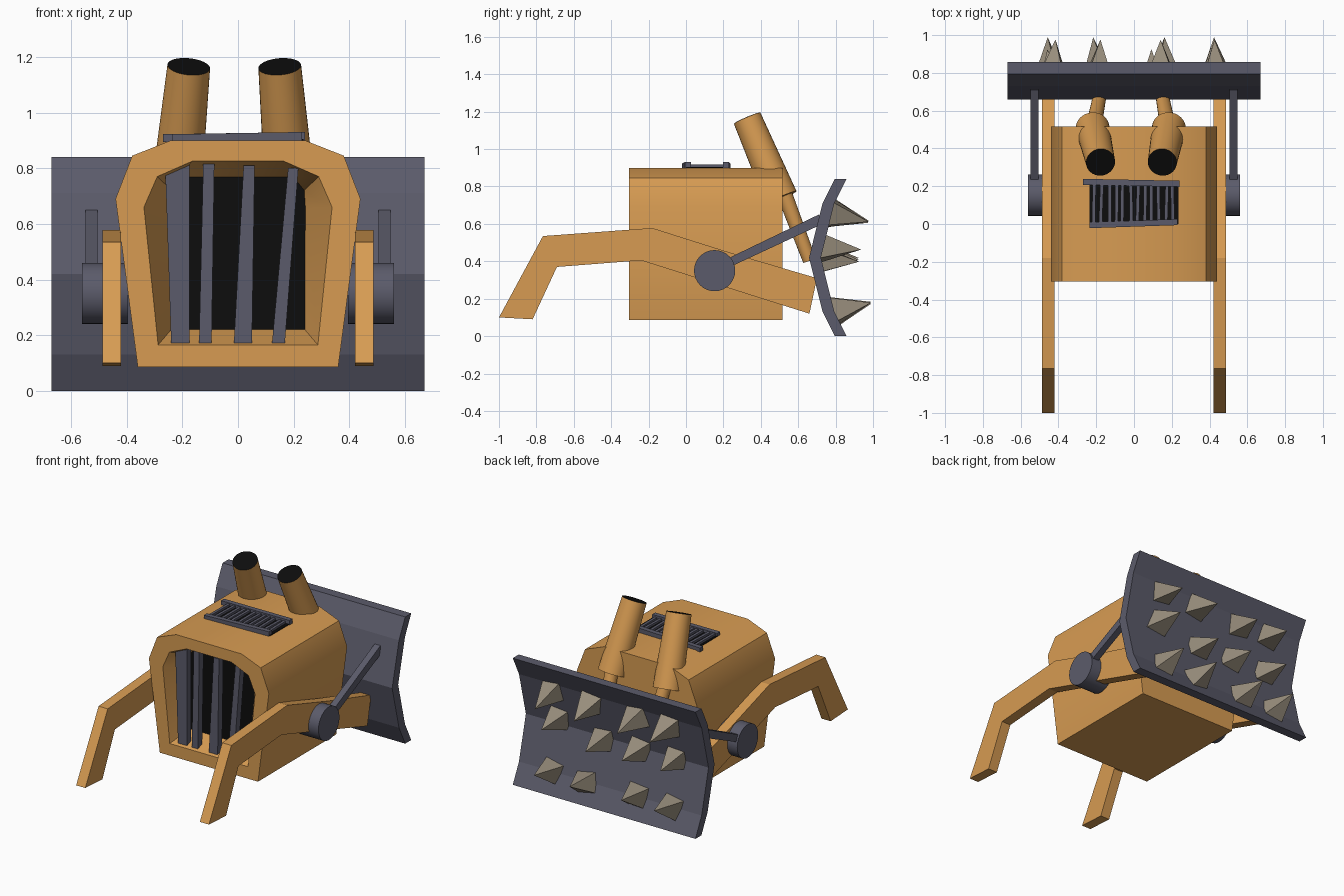
import bpy, bmesh, math, random
from mathutils import Vector

if "Cube" in bpy.data.objects:
    bpy.data.objects.remove(bpy.data.objects["Cube"])

random.seed(4)


def mat(name, rgb):
    m = bpy.data.materials.new(name)
    m.diffuse_color = (*rgb, 1)
    m.use_nodes = True
    m.node_tree.nodes["Principled BSDF"].inputs["Base Color"].default_value = m.diffuse_color
    return m


ORANGE = mat("orange paint", (0.68, 0.33, 0.085))
STEEL = mat("dark steel", (0.105, 0.105, 0.145))
BLACK = mat("black", (0.004, 0.004, 0.004))
SPIKE = mat("spike stone", (0.31, 0.265, 0.20))


def finish(name, bm, mats, smooth=None):
    bmesh.ops.recalc_face_normals(bm, faces=bm.faces)
    me = bpy.data.meshes.new(name)
    bm.to_mesh(me)
    bm.free()
    for m in mats:
        me.materials.append(m)
    ob = bpy.data.objects.new(name, me)
    bpy.context.collection.objects.link(ob)
    if smooth:
        bpy.ops.object.select_all(action='DESELECT')
        ob.select_set(True)
        bpy.context.view_layer.objects.active = ob
        bpy.ops.object.shade_smooth_by_angle(angle=math.radians(smooth))
    return ob


def loft(name, rings, mats, cap_mat=0, smooth=None):
    """Skin a list of closed rings; the last cap gets cap_mat."""
    bm = bmesh.new()
    vs = [[bm.verts.new(p) for p in r] for r in rings]
    n = len(vs[0])
    for a, b in zip(vs, vs[1:]):
        for i in range(n):
            bm.faces.new((a[i], a[(i + 1) % n], b[(i + 1) % n], b[i]))
    bm.faces.new(vs[0])
    bm.faces.new(vs[-1]).material_index = cap_mat
    return finish(name, bm, mats, smooth)


def side_plate(name, prof, x0, x1, m):
    """Extrude a (y, z) profile along x."""
    return loft(name, [[(x, y, z) for y, z in prof] for x in (x0, x1)], [m])


def tube(name, p0, p1, r0, r1, mats, cap_mat=0, n=32):
    p0, p1 = Vector(p0), Vector(p1)
    q = (p1 - p0).to_track_quat('Z', 'Y')
    ang = [2 * math.pi * i / n for i in range(n)]
    rings = [[p + q @ Vector((r * math.cos(a), r * math.sin(a), 0)) for a in ang]
             for p, r in ((p0, r0), (p1, r1))]
    return loft(name, rings, mats, cap_mat, 40)


def box(name, lo, hi, m):
    return side_plate(name, [(lo[1], lo[2]), (hi[1], lo[2]), (hi[1], hi[2]), (lo[1], hi[2])],
                      lo[0], hi[0], m)


# Body shell with a tapered front recess ending in a black panel
def ring(half, y):
    pts = half + [(-x, z) for x, z in reversed(half)]
    return [(x, y, z) for x, z in pts]


outer = [(0.36, 0.085), (0.44, 0.69), (0.38, 0.845), (0.24, 0.90)]
mouth = [(0.287, 0.165), (0.338, 0.66), (0.29, 0.77), (0.165, 0.825)]
inner = [(0.24, 0.22), (0.242, 0.66), (0.238, 0.72), (0.20, 0.768)]
loft("body", [ring(outer, 0.515), ring(outer, -0.305), ring(mouth, -0.305), ring(inner, -0.16)],
     [ORANGE, BLACK], cap_mat=1, smooth=33)

# Crooked grille bars: bottom x range, top x range, top height
for i, (b0, b1, t0, t1, zt) in enumerate([(-0.24, -0.175, -0.262, -0.175, 0.815),
                                          (-0.14, -0.095, -0.125, -0.085, 0.815),
                                          (-0.015, 0.05, 0.02, 0.06, 0.81),
                                          (0.122, 0.168, 0.18, 0.217, 0.80)]):
    loft(f"grille_bar_{i + 1}",
         [[(x0, -0.285, z), (x1, -0.285, z), (x1, -0.24, z), (x0, -0.24, z)]
          for x0, x1, z in ((b0, b1, 0.168), (t0, t1, zt))], [STEEL])

# Side arms, pivots and push rods
arm = [(-1.0, 0.10), (-0.82, 0.09), (-0.69, 0.37), (-0.24, 0.405), (0.66, 0.12),
       (0.70, 0.31), (0.24, 0.445), (-0.18, 0.578), (-0.765, 0.535)]
rod = [(0.14, 0.375), (0.16, 0.335), (0.73, 0.60), (0.71, 0.65)]
for s, side in ((-1, "left"), (1, "right")):
    side_plate(f"arm_{side}", arm, s * 0.42, s * 0.487, ORANGE)
    tube(f"pivot_{side}", (s * 0.395, 0.153, 0.35), (s * 0.56, 0.153, 0.35), 0.11, 0.11, [STEEL])
    side_plate(f"push_rod_{side}", rod, s * 0.505, s * 0.548, STEEL)

# Bent rear blade
edge = [(0.795, 0.0), (0.73, 0.13), (0.658, 0.42), (0.73, 0.71), (0.795, 0.84)]
side_plate("blade", edge + [(y + 0.063, z) for y, z in reversed(edge)], -0.67, 0.67, STEEL)

# Pyramid spikes standing on the blade panels: x, z of base centre
spots = [(0.43, 0.66), (0.15, 0.655), (-0.19, 0.66), (-0.43, 0.665),
         (0.42, 0.475), (0.10, 0.41), (-0.17, 0.42), (-0.44, 0.43),
         (0.43, 0.13), (0.17, 0.125), (-0.20, 0.135), (-0.45, 0.13)]
for i, (x, z) in enumerate(spots):
    up = 1 if z > 0.42 else -1
    nrm = Vector((0, 0.97, -0.24 * up))
    tan = Vector((0, 0.24, 0.97 * up))
    if 0.3 < z < 0.5:      # the middle row straddles the bend
        nrm, tan = Vector((0, 1, -0.06)).normalized(), Vector((0, 0.06, 1))
    base = Vector((x, 0.72 + abs(z - 0.42) * 0.248, z)) - nrm * 0.012
    side, turn = Vector((1, 0, 0)), random.uniform(-0.22, 0.22)
    bm = bmesh.new()
    quad = []
    for k in range(4):
        a = math.pi / 4 + k * math.pi / 2 + turn
        r = random.uniform(0.09, 0.108)
        quad.append(bm.verts.new(base + side * (r * math.cos(a)) + tan * (r * math.sin(a))))
    tip = bm.verts.new(base + nrm * 0.215 + side * random.uniform(-0.02, 0.02))
    bm.faces.new(quad)
    for k in range(4):
        bm.faces.new((quad[k], quad[(k + 1) % 4], tip))
    finish(f"spike_{i + 1}", bm, [SPIKE])

# Exhaust stacks with black mouths and thin feed pipes
for side, foot, low, top in (("left", -0.185, -0.22, -0.177), ("right", 0.153, 0.185, 0.15)):
    tube(f"exhaust_{side}", (low, 0.508, 0.74), (top, 0.327, 1.165), 0.09, 0.077,
         [ORANGE, BLACK], 1)
    tube(f"feed_pipe_{side}", (foot, 0.66, 0.405), (low * 0.97, 0.515, 0.79), 0.036, 0.042, [ORANGE])

# Roof vent: black plate, two rails and slightly crooked slats
box("vent_plate", (-0.235, 0.0, 0.898), (0.235, 0.215, 0.904), BLACK)
for name, y, xa, xb, skew in (("front", 0.002, -0.235, 0.23, 0.008), ("back", 0.218, -0.27, 0.24, -0.005)):
    loft(f"vent_rail_{name}",
         [[(x, yy + d, 0.895), (x, yy - d, 0.895), (x, yy - d, zt), (x, yy + d, zt)]
          for x, yy, zt in ((xa, y - skew, 0.922), (xb, y + skew, 0.93)) for d in (0.016,)], [STEEL])
for i in range(12):
    x = -0.21 + i * 0.038
    a, b = x + random.uniform(-0.006, 0.006), x + random.uniform(-0.006, 0.006)
    loft(f"vent_slat_{i + 1}",
         [[(c - 0.009, y, 0.903), (c + 0.009, y, 0.903), (c + 0.009, y, 0.918), (c - 0.009, y, 0.918)]
          for c, y in ((a, 0.0), (b, 0.218))], [STEEL])
